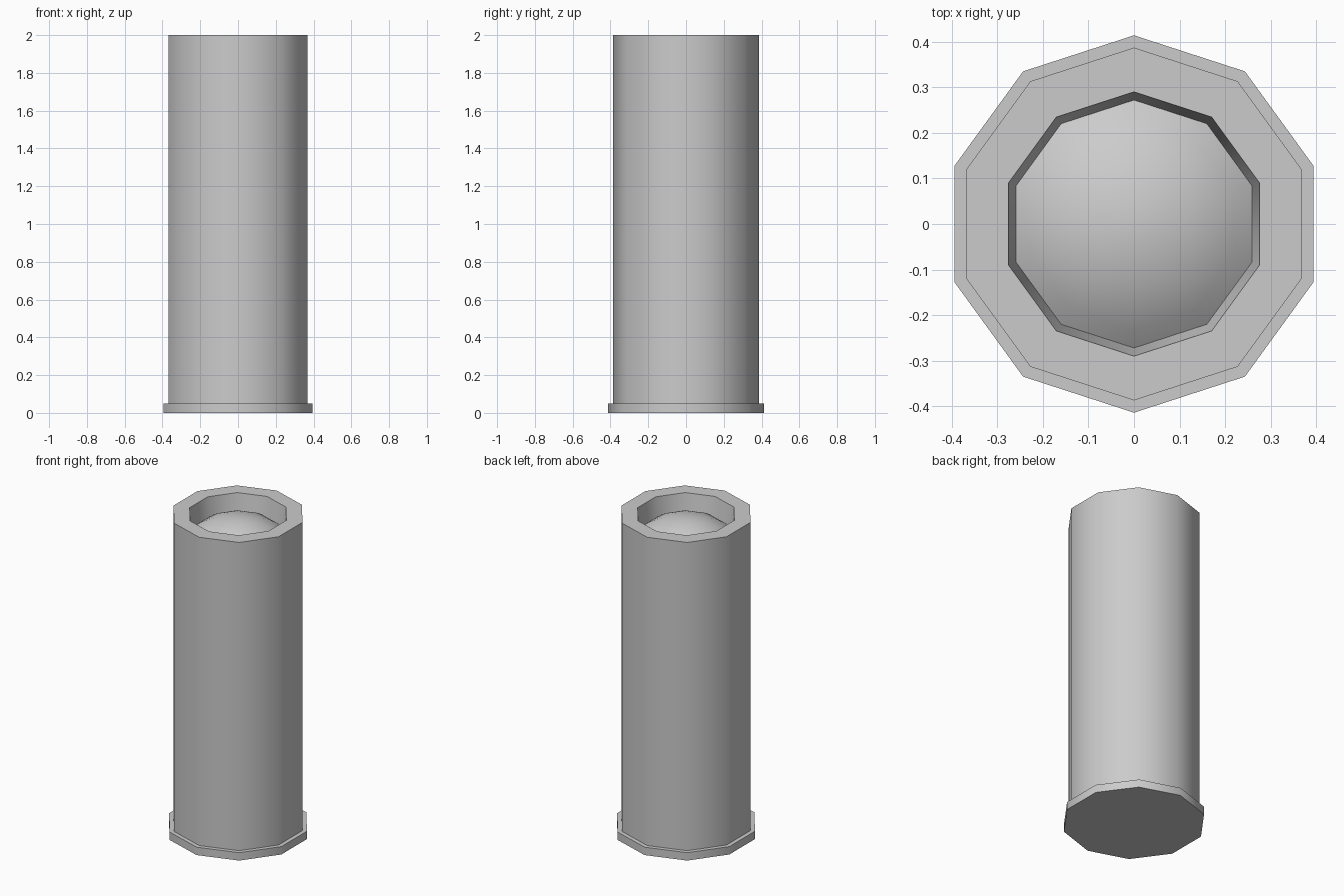
import bpy, bmesh
from math import sin, cos, pi, radians, asin

if "Cube" in bpy.data.objects:
    bpy.data.objects.remove(bpy.data.objects["Cube"])

SIDES = 10


def lathe(name, profile):
    """Spin (radius, z) points into a ten-sided part, a corner facing +y."""
    bm = bmesh.new()
    rings = []
    for r, z in profile:
        if r == 0:
            rings.append([bm.verts.new((0, 0, z))] * SIDES)
        else:
            rings.append([bm.verts.new((r * cos(pi / 2 + 2 * pi * i / SIDES),
                                        r * sin(pi / 2 + 2 * pi * i / SIDES), z))
                          for i in range(SIDES)])
    for a, b in zip(rings, rings[1:]):
        for i in range(SIDES):
            j = (i + 1) % SIDES
            quad = list(dict.fromkeys((a[i], a[j], b[j], b[i])))
            bm.faces.new(quad)
    mesh = bpy.data.meshes.new(name)
    bm.to_mesh(mesh)
    bm.free()
    ob = bpy.data.objects.new(name, mesh)
    bpy.context.collection.objects.link(ob)
    bpy.ops.object.select_all(action='DESELECT')
    ob.select_set(True)
    bpy.context.view_layer.objects.active = ob
    bpy.ops.object.shade_smooth_by_angle(angle=radians(40))
    return ob


# Base flange: flat underside, thin rim
lathe("base_flange", [(0, 0), (0.414, 0), (0.414, 0.05), (0.387, 0.05)])

# Post with a tapered recess in its top
RIM_Z = 1.88
lathe("post", [(0.387, 0.05), (0.387, 2.0), (0.29, 2.0), (0.272, RIM_Z)])

# Shallow dome sitting in the recess (spherical cap)
r, h = 0.272, 0.10
R = (r * r + h * h) / (2 * h)
edge = asin(r / R)
steps = 6
dome = [(R * sin(edge * (1 - k / steps)), RIM_Z + h - R + R * cos(edge * (1 - k / steps)))
        for k in range(steps)]
lathe("top_dome", dome + [(0, RIM_Z + h)])
